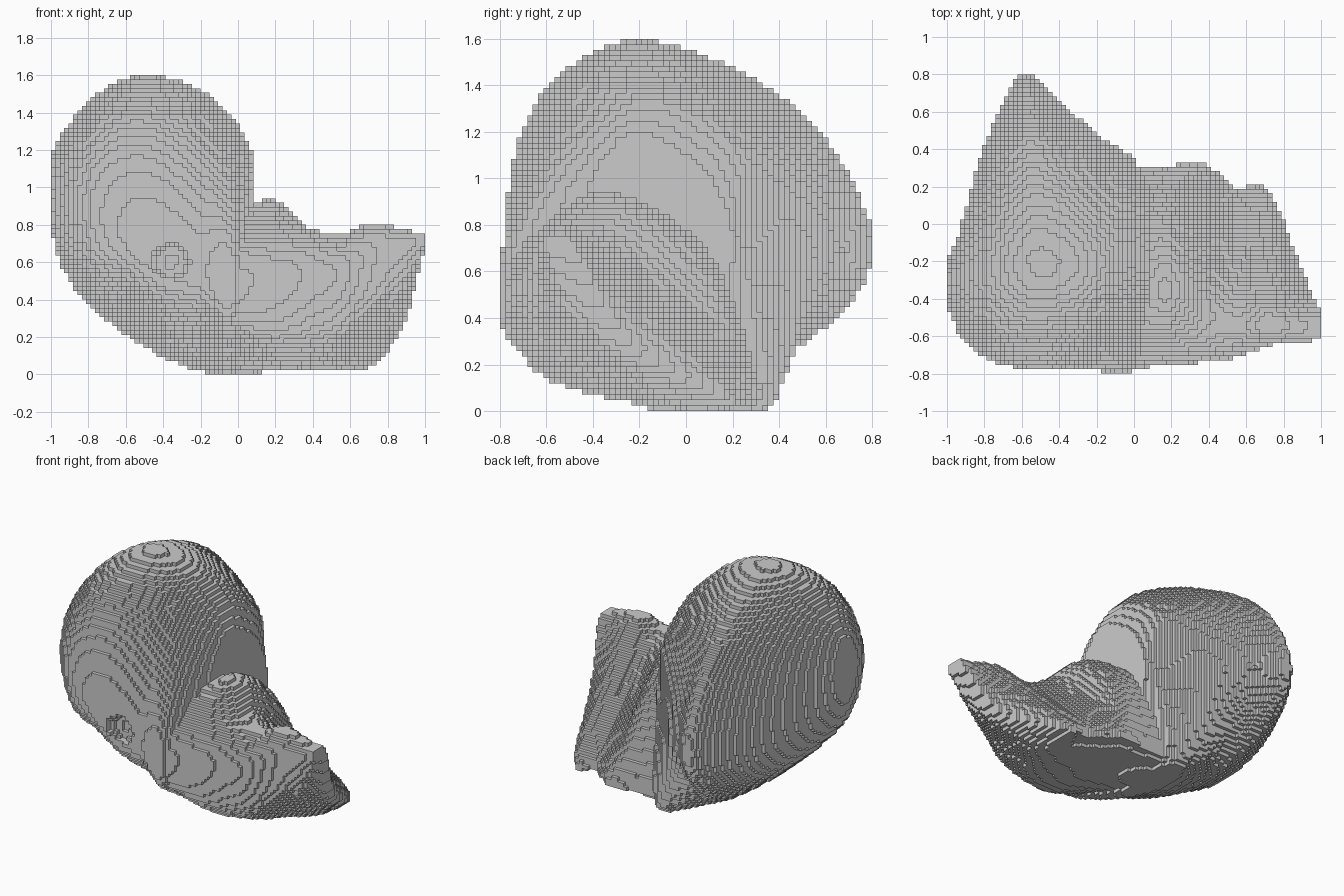
import bpy, bmesh

if "Cube" in bpy.data.objects:
    bpy.data.objects.remove(bpy.data.objects["Cube"])

STEP = 2 / 85            # cube size of the stepped surface
SUB = 6                  # curve samples between outline points

# Cross-sections at x: (y, z) for top, upper front, front, lower front,
# bottom, lower back, back, upper back
BIG_LOBE = [
    (-1.0, [(-.3, 1.18), (-.37, 1.12), (-.43, .98), (-.38, .83), (-.32, .77), (-.25, .83), (-.2, .98), (-.25, 1.12)]),
    (-.94, [(-.28, 1.29), (-.5, 1.17), (-.58, .92), (-.48, .65), (-.3, .57), (-.12, .68), (-.06, .9), (-.12, 1.17)]),
    (-.8, [(-.19, 1.46), (-.56, 1.32), (-.71, .95), (-.62, .57), (-.2, .38), (.22, .43), (.42, .7), (.26, 1.2)]),
    (-.6, [(-.17, 1.58), (-.6, 1.38), (-.76, .95), (-.68, .52), (0, .22), (.55, .35), (.8, .72), (.49, 1.28)]),
    (-.4, [(-.19, 1.59), (-.6, 1.36), (-.77, .87), (-.69, .40), (0, .1), (.4, .22), (.65, .7), (.4, 1.3)]),
    (-.2, [(-.18, 1.52), (-.55, 1.31), (-.765, .75), (-.69, .35), (-.05, .04), (.4, .11), (.48, .7), (.33, 1.22)]),
    (0.0, [(-.17, 1.34), (-.5, 1.12), (-.76, .65), (-.69, .28), (-.05, .01), (.33, .07), (.27, .7), (.22, 1.12)]),
    (.075, [(-.2, 1.2), (-.35, 1.08), (-.4, .9), (-.3, .5), (0, .35), (.14, .5), (.2, .75), (.08, 1.02)]),
]
SMALL_LOBE = [
    (-.05, [(-.38, .84), (-.66, .76), (-.77, .57), (-.69, .28), (-.05, .01), (.25, .02), (.31, .13), (.1, .68)]),
    (.16, [(-.35, .94), (-.66, .74), (-.76, .52), (-.65, .18), (-.15, .03), (.23, .03), (.3, .13), (.07, .7)]),
    (.28, [(-.33, .88), (-.66, .73), (-.75, .51), (-.63, .16), (-.18, .03), (.24, .03), (.31, .13), (.05, .63)]),
    (.38, [(-.38, .77), (-.66, .72), (-.735, .5), (-.61, .16), (-.2, .04), (.24, .04), (.3, .12), (-.04, .52)]),
    (.55, [(-.48, .74), (-.66, .68), (-.71, .5), (-.59, .2), (-.2, .05), (.12, .04), (.18, .12), (-.12, .44)]),
    (.72, [(-.48, .79), (-.62, .75), (-.65, .6), (-.58, .35), (-.2, .1), (.1, .05), (.17, .1), (-.16, .46)]),
    (.9, [(-.51, .76), (-.6, .75), (-.63, .68), (-.56, .5), (-.42, .36), (-.3, .3), (-.25, .34), (-.36, .56)]),
    (1.0, [(-.52, .75), (-.58, .75), (-.62, .74), (-.6, .71), (-.55, .69), (-.5, .69), (-.48, .7), (-.49, .73)]),
]


def hermite(a, b, ta, tb, t):
    return ((2*t**3 - 3*t*t + 1)*a + (t**3 - 2*t*t + t)*ta
            + (3*t*t - 2*t**3)*b + (t**3 - t*t)*tb)


def section_at(sections, x):
    """Smoothly interpolate the outline points between sections."""
    n = len(sections)
    i = max(k for k in range(n - 1) if sections[k][0] <= x)
    h = sections[i + 1][0] - sections[i][0]

    def slope(k, p, c):
        lo, hi = max(k - 1, 0), min(k + 1, n - 1)
        return (sections[hi][1][p][c] - sections[lo][1][p][c]) / (sections[hi][0] - sections[lo][0]) * h

    t = (x - sections[i][0]) / h
    return [tuple(hermite(sections[i][1][p][c], sections[i + 1][1][p][c],
                          slope(i, p, c), slope(i + 1, p, c), t) for c in (0, 1))
            for p in range(len(sections[0][1]))]


def smooth_loop(pts):
    """Closed curve through the outline points."""
    out, n = [], len(pts)
    for i in range(n):
        p0, p1, p2, p3 = (pts[(i + d) % n] for d in (-1, 0, 1, 2))
        for s in range(SUB):
            out.append(tuple(hermite(p1[c], p2[c], (p2[c] - p0[c]) / 2,
                                     (p3[c] - p1[c]) / 2, s / SUB) for c in (0, 1)))
    return out


def fill(cells, sections):
    """Fill the lofted volume with cubes, one slice at a time."""
    for i in range(85):
        x = -1 + (i + .5) * STEP
        if not sections[0][0] <= x <= sections[-1][0]:
            continue
        loop = smooth_loop(section_at(sections, x))
        for j in range(68):
            y = -.8 + (j + .5) * STEP
            hits = sorted(a[1] + (y - a[0]) / (b[0] - a[0]) * (b[1] - a[1])
                          for a, b in zip(loop, loop[1:] + loop[:1])
                          if (a[0] > y) != (b[0] > y))
            for lo, hi in zip(hits[::2], hits[1::2]):
                for k in range(max(0, round(lo / STEP)), min(68, round(hi / STEP))):
                    cells.add((i, j, k))


cells = set()
fill(cells, BIG_LOBE)
fill(cells, SMALL_LOBE)

# Shallow dimple on the front
for c in list(cells):
    x, y, z = -1 + c[0]*STEP, -.8 + c[1]*STEP, c[2]*STEP
    if ((x + .37) / .1)**2 + ((y + .78) / .08)**2 + ((z - .59) / .1)**2 < 1:
        cells.discard(c)

# Skin: keep only the exposed cube faces
bm = bmesh.new()
verts = {}


def corner(p):
    if p not in verts:
        verts[p] = bm.verts.new((-1 + p[0]*STEP, -.8 + p[1]*STEP, p[2]*STEP))
    return verts[p]


for c in sorted(cells):
    for axis in range(3):
        u, v = (axis + 1) % 3, (axis + 2) % 3
        for side in (0, 1):
            nb = list(c)
            nb[axis] += 2*side - 1
            if tuple(nb) in cells:
                continue
            quad = []
            for du, dv in ((0, 0), (1, 0), (1, 1), (0, 1)):
                p = list(c)
                p[axis] += side
                p[u] += du
                p[v] += dv
                quad.append(corner(tuple(p)))
            bm.faces.new(quad if side else quad[::-1])

mesh = bpy.data.meshes.new("lobed_organ")
bm.to_mesh(mesh)
bm.free()
bpy.context.collection.objects.link(bpy.data.objects.new("lobed_organ", mesh))
